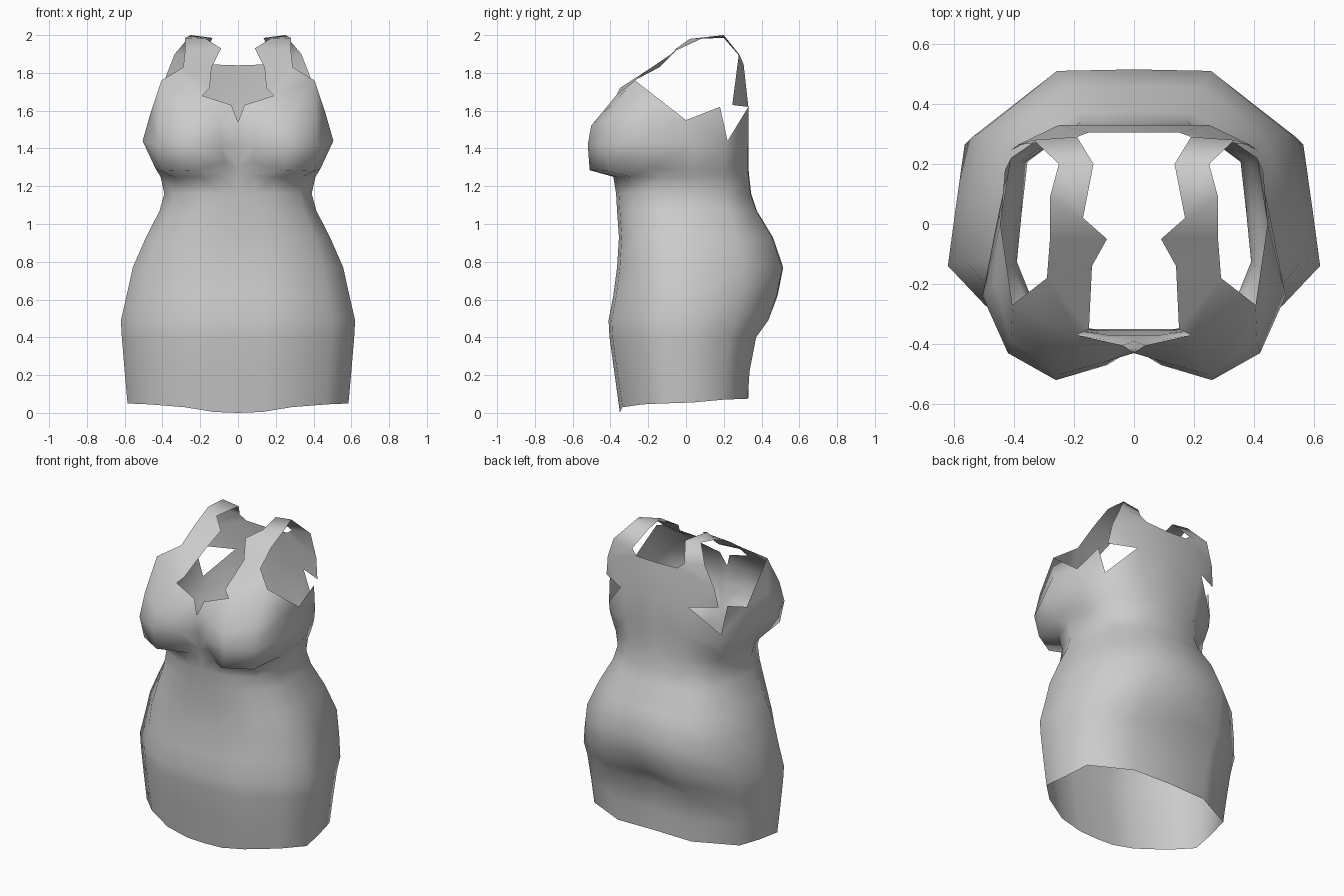
import bpy, bmesh, math

if "Cube" in bpy.data.objects:
    bpy.data.objects.remove(bpy.data.objects["Cube"])

# Half cross-section of the skirt, front centre round to back centre (unit size)
SECTION = [(0, -1), (.22, -1), (.48, -.96), (.80, -.66), (1, -.34),
           (.96, .1), (.91, .6), (.46, .99), (0, 1)]

# Skirt and waist levels: height, half width, front depth, back depth
LEVELS = [(.00, .585, .35, .33), (.22, .60, .38, .35), (.40, .615, .405, .39),
          (.49, .62, .41, .44), (.62, .59, .385, .485), (.77, .557, .365, .515),
          (.93, .487, .355, .46), (1.07, .415, .365, .375),
          (1.16, .39, .37, .345), (1.25, .41, .385, .335)]
HEM = [0, .005, .03, .045, .05, .055, .07, .075, .08]
# Hollow below the seat: inward shift at the back centre and beside it
HOLLOW = {.22: (.02, .01), .40: (.06, .015), .49: (.03, 0)}


def skirt_ring(z, w, front, back):
    ring = []
    round_corner = max(0, min(1, (z - .6) / .5))   # corner fills out at the waist
    centre_dip, side_dip = HOLLOW.get(z, (0, 0))
    for i, (x, y) in enumerate(SECTION):
        if i == 3:
            x, y = x + .04 * round_corner, y - .1 * round_corner
        dip = {8: centre_dip, 7: side_dip}.get(i, 0)
        ring.append((x * w, y * (front if y < 0 else back) - dip,
                     z if z > 0 else HEM[i]))
    return ring


rings = [skirt_ring(*level) for level in LEVELS]

# Bodice rings: under bust, fullest bust, and upper bust with the armhole notch
rings.append([(0, -.39, 1.30), (.07, -.415, 1.33), (.24, -.51, 1.285),
              (.40, -.41, 1.28), (.435, -.2, 1.29), (.42, .03, 1.29),
              (.39, .2, 1.29), (.19, .325, 1.3), (0, .33, 1.3)])
rings.append([(0, -.415, 1.42), (.09, -.47, 1.42), (.26, -.52, 1.42),
              (.42, -.43, 1.42), (.505, -.24, 1.44), (.45, .04, 1.42),
              (.41, .21, 1.37), (.2, .33, 1.42), (0, .33, 1.42)])
rings.append([(0, -.43, 1.54), (.10, -.46, 1.54), (.25, -.502, 1.52),
              (.41, -.39, 1.56), (.465, -.2, 1.58), (.445, 0, 1.55),
              (.41, .22, 1.44), (.25, .33, 1.62), (0, .33, 1.62)])

bm = bmesh.new()
grid = [[bm.verts.new(p) for p in ring] for ring in rings]
for low, high in zip(grid, grid[1:]):
    for c in range(8):
        bm.faces.new((low[c], low[c + 1], high[c + 1], high[c]))
top = grid[-1]

# Neckline and strap inner edge, front to back
inner = [bm.verts.new(p) for p in [
    (.035, -.405, 1.63), (.19, -.37, 1.68), (.15, -.35, 1.72), (.14, -.14, 1.83),
    (.09, -.05, 1.93), (.17, .02, 1.98), (.135, .2, 1.985), (.19, .29, 1.88)]]
# Strap outer edge, front to back
outer = [bm.verts.new(p) for p in [
    (.405, -.27, 1.76), (.29, -.18, 1.83), (.28, -.05, 1.92),
    (.28, .09, 1.985), (.25, .2, 2.0), (.335, .28, 1.90)]]
neck_back = bm.verts.new((0, .305, 1.84))
neck_side = bm.verts.new((.15, .305, 1.845))
flap_mid = bm.verts.new((.39, .262, 1.76))
flap_tip = bm.verts.new((.41, .245, 1.63))
underarm = bm.verts.new((.43, .18, 1.62))

panels = [
    # upper front
    (top[0], top[1], inner[0]), (top[1], top[2], inner[1], inner[0]),
    (top[2], top[3], outer[0], inner[1]), (top[3], top[4], outer[0]),
    (top[4], top[5], outer[0]), (top[5], top[6], underarm),
    (inner[1], outer[0], outer[1], inner[2]), (inner[2], outer[1], inner[3]),
    # upper back
    (top[7], top[8], neck_back, neck_side), (flap_tip, top[7], flap_mid),
    (flap_mid, top[7], neck_side), (flap_mid, neck_side, inner[7], outer[5])]
# strap over the shoulder
panels += [(inner[i + 2], outer[i], outer[i + 1], inner[i + 3]) for i in range(1, 5)]
for p in panels:
    bm.faces.new(p)

mesh = bpy.data.meshes.new("dress")
bm.to_mesh(mesh)
bm.free()
dress = bpy.data.objects.new("dress", mesh)
bpy.context.collection.objects.link(dress)

fabric = bpy.data.materials.new("grey fabric")
fabric.diffuse_color = (.6, .6, .6, 1)
fabric.use_nodes = True
fabric.node_tree.nodes["Principled BSDF"].inputs["Base Color"].default_value = fabric.diffuse_color
mesh.materials.append(fabric)

# Mirror the half garment, then smooth it, keeping the bust crease sharp
bpy.context.view_layer.objects.active = dress
dress.select_set(True)
mirror = dress.modifiers.new("mirror", 'MIRROR')
mirror.use_clip = True
mirror.merge_threshold = .002
bpy.ops.object.modifier_apply(modifier=mirror.name)
bpy.ops.object.shade_smooth_by_angle(angle=math.radians(60))
